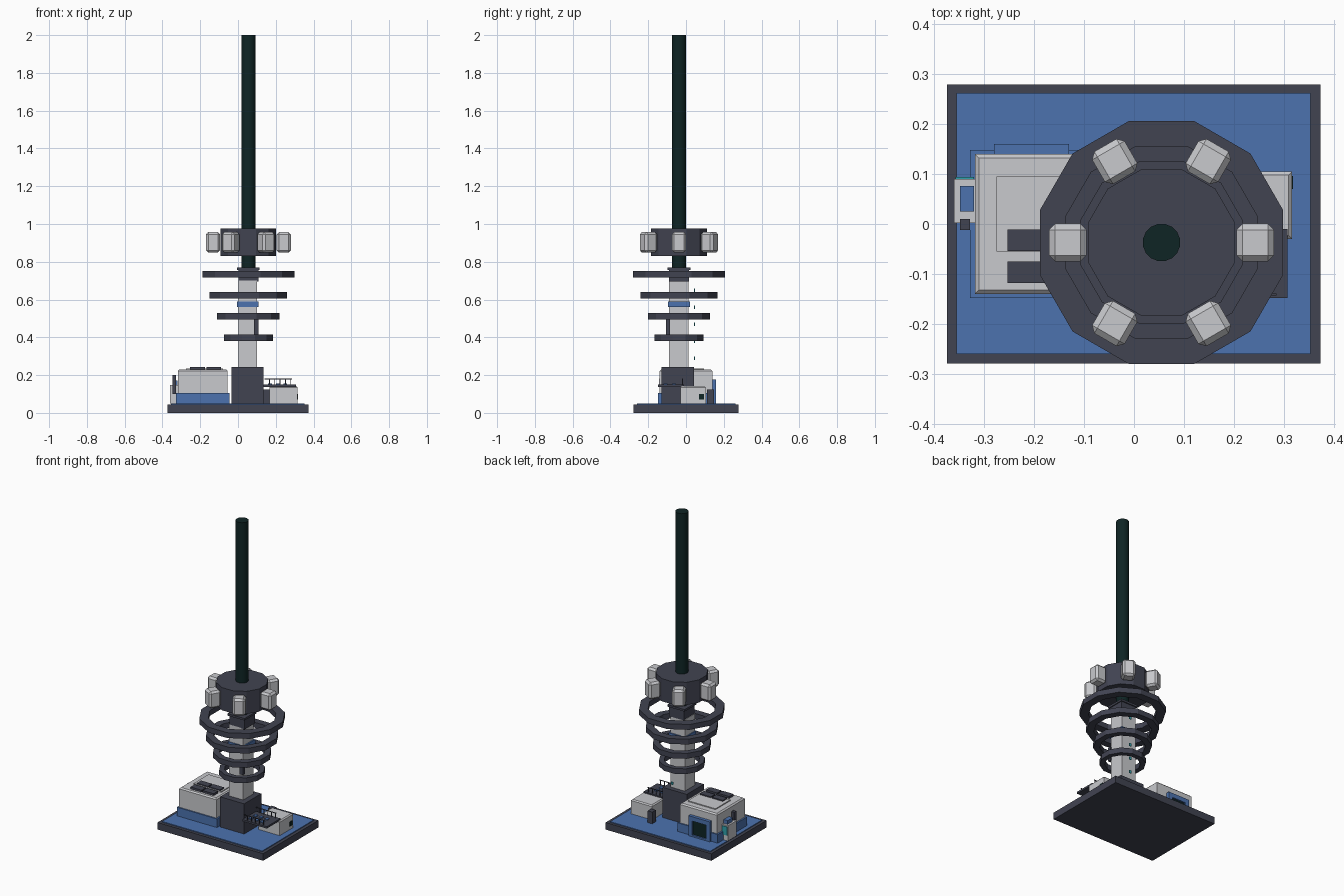
import bpy, bmesh, math
from mathutils import Matrix

if "Cube" in bpy.data.objects:
    bpy.data.objects.remove(bpy.data.objects["Cube"])


def material(name, rgb):
    m = bpy.data.materials.new(name)
    m.diffuse_color = (*rgb, 1)
    m.use_nodes = True
    m.node_tree.nodes["Principled BSDF"].inputs["Base Color"].default_value = m.diffuse_color
    return m


SLATE = material("dark slate", (0.053, 0.057, 0.083))
BLUE = material("blue", (0.072, 0.17, 0.43))
GREY = material("light grey", (0.58, 0.585, 0.61))
TEAL = material("black teal", (0.0045, 0.018, 0.018))
CYAN = material("cyan", (0.03, 0.36, 0.42))
CX, CY = 0.055, -0.037  # tower axis


def finish(name, bm, mat):
    bmesh.ops.recalc_face_normals(bm, faces=bm.faces)
    me = bpy.data.meshes.new(name)
    bm.to_mesh(me)
    bm.free()
    me.materials.append(mat)
    ob = bpy.data.objects.new(name, me)
    bpy.context.collection.objects.link(ob)
    return ob


def box(name, x, y, z, mat, chamfer=0):
    """Box from (min, max) ranges; chamfer cuts only the top rim."""
    bm = bmesh.new()
    bmesh.ops.create_cube(bm, size=1)
    for v in bm.verts:
        v.co = [r[0] if c < 0 else r[1] for c, r in zip(v.co, (x, y, z))]
    if chamfer:
        rim = [e for e in bm.edges if all(v.co.z > z[1] - 1e-5 for v in e.verts)]
        bmesh.ops.bevel(bm, geom=rim, offset=chamfer, segments=1, affect='EDGES')
    return finish(name, bm, mat)


def prism(name, apothem, z, mat, sides=12, hole=0):
    """Flat-sided prism about the tower axis, optionally a ring."""
    bm = bmesh.new()
    k = 1 / math.cos(math.pi / sides)

    def loop(a, h):
        return [bm.verts.new((CX + a * k * math.cos((i + .5) * math.tau / sides),
                              CY + a * k * math.sin((i + .5) * math.tau / sides), h))
                for i in range(sides)]

    lo, hi = loop(apothem, z[0]), loop(apothem, z[1])
    if hole:
        loops = [lo, hi, loop(hole, z[1]), loop(hole, z[0])]
        pairs = [(loops[i], loops[(i + 1) % 4]) for i in range(4)]
    else:
        pairs = [(lo, hi)]
        bm.faces.new(lo)
        bm.faces.new(hi)
    for a, b in pairs:
        for i in range(sides):
            j = (i + 1) % sides
            bm.faces.new((a[i], a[j], b[j], b[i]))
    return finish(name, bm, mat)


# Ground slab
box("base_slab", (-.374, .373), (-.279, .279), (0, .045), SLATE)
box("base_floor", (-.355, .353), (-.26, .262), (.044, .05), BLUE)

# Tower column
box("tower_foot", (-.035, .135), (-.13, .042), (.05, .243), SLATE)
box("tower_column", (0, .1), (-.09, .012), (.24, .7), GREY)
box("column_band", (-.005, .108), (-.095, .02), (.56, .59), BLUE)
box("column_collar", (.002, .108), (-.09, .016), (.695, .757), SLATE)
box("collar_cap", (-.006, .114), (-.097, .023), (.757, .77), SLATE)
box("column_conduit", (.085, .108), (-.106, -.085), (.41, .5), SLATE)
for i in range(5):
    z = .28 + .09 * i
    box("marker_light", (.06, .072), (.043, .047), (z, z + .018), CYAN)

# Rings widening upward
for a, hole, z in ((.13, .1, .38), (.165, .128, .495), (.205, .162, .605), (.243, .192, .717)):
    prism("tower_ring", a, (z, z + .034), SLATE, hole=hole)

# Drum, mast and surrounding pods
prism("drum", .147, (.83, .975), SLATE)
mast = prism("mast", .037, (.765, 2), TEAL, sides=16)
for p in mast.data.polygons:
    p.use_smooth = abs(p.normal.z) < .5
for v in mast.data.edges:
    a, b = (mast.data.vertices[i].co.z for i in v.vertices)
    v.use_edge_sharp = abs(a - b) < .01
for i in range(6):
    bm = bmesh.new()
    bmesh.ops.create_cube(bm, size=1)
    bmesh.ops.scale(bm, vec=(.075, .075, .108), verts=bm.verts)
    bmesh.ops.bevel(bm, geom=bm.edges[:], offset=.012, segments=1, affect='EDGES')
    bm.transform(Matrix.Translation((CX, CY, .903)) @ Matrix.Rotation(i * math.pi / 3, 4, 'Z')
                 @ Matrix.Translation((.187, 0, 0)))
    finish("pod", bm, GREY)

# Main building
box("hall_walls", (-.318, -.055), (-.14, .14), (.05, .23), GREY, .008)
box("hall_skirt", (-.328, -.045), (-.148, .148), (.05, .105), BLUE)
box("roof_plate", (-.275, -.08), (-.055, .095), (.228, .236), GREY)
for x in (-.253, -.168):
    for y in (-.118, -.054):
        box("roof_vent", (x, x + .078), (y, y + .043), (.228, .243), SLATE)
box("door_sill", (-.28, -.13), (.135, .16), (.05, .06), BLUE)
box("door_lintel", (-.28, -.13), (.135, .16), (.15, .178), BLUE)
for x in (-.28, -.156):
    box("door_jamb", (x, x + .026), (.135, .16), (.05, .15), BLUE)
box("door", (-.254, -.156), (.14, .15), (.05, .15), TEAL)

# Side kiosk
box("kiosk", (-.36, -.317), (.002, .09), (.05, .148), GREY)
box("kiosk_screen", (-.357, -.32), (.09, .094), (.085, .14), CYAN)
box("kiosk_roof_unit", (-.348, -.32), (.025, .076), (.147, .172), BLUE)
box("kiosk_post", (-.348, -.328), (-.012, .01), (.1, .2), SLATE)

# Small building with deck
box("annex_walls", (.167, .316), (-.03, .105), (.05, .142), GREY, .007)
box("annex_window", (.314, .318), (.07, .096), (.07, .1), TEAL)
box("deck", (.135, .307), (-.148, -.01), (.138, .15), SLATE)
box("cabinet", (.135, .167), (.112, .148), (.05, .125), SLATE)
for i in range(3):
    for j in range(2):
        x, y = .16 + .04 * i, -.12 + .045 * j
        box("deck_panel", (x, x + .02), (y, y + .022), (.15, .156), BLUE)
for y in (-.143, -.02):
    box("deck_rail", (.14, .285), (y, y + .004), (.178, .182), SLATE)
    for i in range(5):
        x = .165 + .028 * i
        box("rail_post", (x, x + .004), (y, y + .004), (.15, .18), SLATE)
